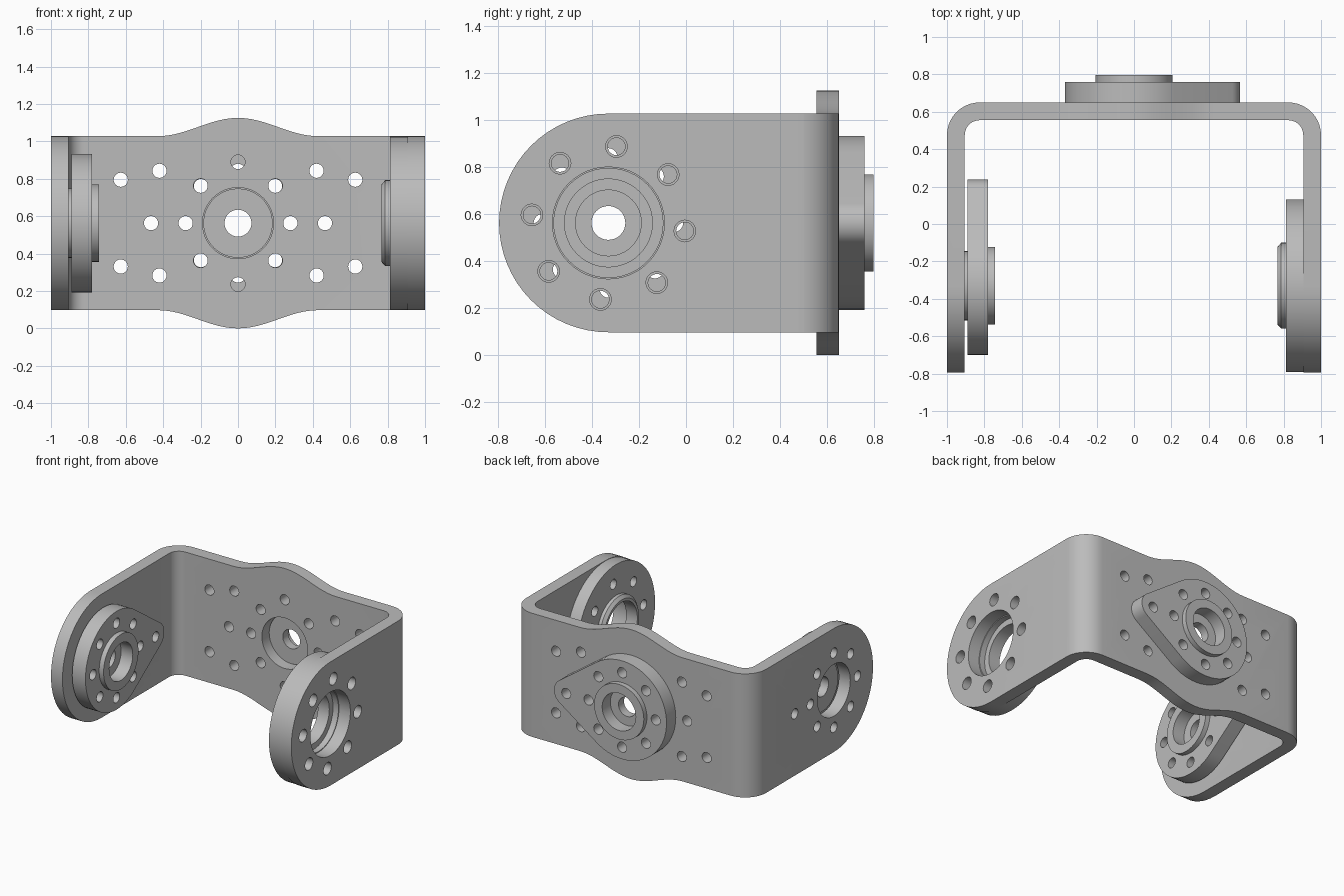
import bpy, bmesh, math
from mathutils import Matrix, Vector

if "Cube" in bpy.data.objects:
    bpy.data.objects.remove(bpy.data.objects["Cube"])

CZ = 0.5625          # height of every pivot axis
AY = -0.33           # pivot position along the arms

steel = bpy.data.materials.new("steel_grey")
steel.diffuse_color = (0.5, 0.5, 0.5, 1)
steel.use_nodes = True
steel.node_tree.nodes["Principled BSDF"].inputs["Base Color"].default_value = steel.diffuse_color


def frame(x, z, origin=(0, 0, 0)):
    """Matrix with the given local x and z directions."""
    x, z = Vector(x), Vector(z)
    m = Matrix((x, z.cross(x), z)).transposed().to_4x4()
    m.translation = Vector(origin)
    return m


SIDE = frame((0, 1, 0), (1, 0, 0))      # local (y, z) drawn, extruded along x
FRONT = frame((1, 0, 0), (0, -1, 0))    # local (x, z) drawn, extruded along -y
TOP = Matrix.Identity(4)


def arc(cx, cy, r, a0, a1, n):
    return [(cx + r * math.cos(math.radians(a0 + (a1 - a0) * i / n)),
             cy + r * math.sin(math.radians(a0 + (a1 - a0) * i / n))) for i in range(n + 1)]


def circle(cx, cy, r, n=24):
    return arc(cx, cy, r, 0, 360, n)[:-1]


def solid(name, prisms, m):
    """Object made of prisms (outline, low, high)."""
    bm = bmesh.new()
    for outline, lo, hi in prisms:
        base = bm.faces.new([bm.verts.new(m @ Vector((u, v, lo))) for u, v in outline])
        top = bmesh.ops.extrude_face_region(bm, geom=[base])["geom"]
        shift = m.to_3x3() @ Vector((0, 0, hi - lo))
        bmesh.ops.translate(bm, vec=shift, verts=[g for g in top if isinstance(g, bmesh.types.BMVert)])
    bmesh.ops.recalc_face_normals(bm, faces=bm.faces)
    me = bpy.data.meshes.new(name)
    bm.to_mesh(me)
    bm.free()
    ob = bpy.data.objects.new(name, me)
    bpy.context.collection.objects.link(ob)
    return ob


def combine(ob, op, tool):
    """Apply a boolean and remove the tool."""
    mod = ob.modifiers.new("cut", 'BOOLEAN')
    mod.operation, mod.object, mod.solver = op, tool, 'EXACT'
    dg = bpy.context.evaluated_depsgraph_get()
    me = bpy.data.meshes.new_from_object(ob.evaluated_get(dg))
    ob.modifiers.clear()
    ob.data = me
    bpy.data.objects.remove(tool)


def finish(ob):
    ob.data.materials.clear()
    ob.data.materials.append(steel)
    bpy.ops.object.select_all(action='DESELECT')
    ob.select_set(True)
    bpy.context.view_layer.objects.active = ob
    bpy.ops.object.shade_smooth_by_angle(angle=math.radians(30))


def ring(cx, cy, radius, r, start=0):
    """Eight holes on a bolt circle."""
    return [circle(cx + radius * math.cos(math.radians(start + 45 * i)),
                   cy + radius * math.sin(math.radians(start + 45 * i)), r) for i in range(8)]


# --- U bracket: bent strip seen from above ---
strip = ([(1, -0.795)] + arc(0.825, 0.475, 0.175, 0, 90, 10)
         + arc(-0.825, 0.475, 0.175, 90, 180, 10) + [(-1, -0.795), (-0.905, -0.795)]
         + arc(-0.825, 0.475, 0.08, 180, 90, 10) + arc(0.825, 0.475, 0.08, 90, 0, 10)
         + [(0.905, -0.795)])
bracket = solid("bracket", [(strip, -0.05, 1.2)], TOP)

# rounded arm ends
arm_side = arc(AY, CZ, 0.465, 90, 270, 32) + [(0.5, CZ - 0.465), (0.5, -0.1), (0.8, -0.1),
                                              (0.8, 1.25), (0.5, 1.25), (0.5, CZ + 0.465)]
combine(bracket, 'INTERSECT', solid("side_cutter", [(arm_side, -1.2, 1.2)], SIDE))

# bulged back plate edge
xs = [-0.43 + 0.86 * i / 24 for i in range(25)]
edge = [(x, 0.465 + 0.0975 * math.cos(math.pi * x / 0.86) ** 2) for x in xs]
edge = [(-1.2, 0.465)] + edge + [(1.2, 0.465)]
back_front = [(x, CZ + h) for x, h in edge] + [(x, CZ - h) for x, h in reversed(edge)]
combine(bracket, 'INTERSECT', solid("front_cutter", [(back_front, -1, 1)], FRONT))

# back plate holes
spots = [(0, 0.327), (0, -0.327)]
for s in (-1, 1):
    spots += [(0.28 * s, 0), (0.465 * s, 0)]
    for t in (-1, 1):
        spots += [(0.2 * s, 0.2 * t), (0.42 * s, 0.28 * t), (0.627 * s, 0.232 * t)]
holes = [circle(x, CZ + z, 0.038) for x, z in spots] + [circle(0, CZ, 0.19, 48)]
combine(bracket, 'DIFFERENCE', solid("back_holes", [(h, -0.8, -0.5) for h in holes], FRONT))

# arm holes
left = ring(AY, CZ, 0.28, 0.038) + [circle(AY + 0.465, CZ, 0.038), circle(AY, CZ, 0.195, 48)]
right = ring(AY, CZ, 0.327, 0.046, -6) + [circle(AY, CZ, 0.238, 48)]
combine(bracket, 'DIFFERENCE', solid("arm_holes", [(h, -1.1, -0.8) for h in left]
                                     + [(h, 0.8, 1.1) for h in right], SIDE))
finish(bracket)


# --- teardrop horns ---
def horn(name, m):
    a = math.degrees(math.acos((0.37 - 0.1) / 0.467))
    tear = arc(0, 0, 0.37, a, 360 - a, 48) + arc(0.467, 0, 0.1, -a, a, 12)
    ob = solid(name, [(tear, 0, 0.11)], m)
    combine(ob, 'UNION', solid("bosses", [(circle(0, 0, 0.185, 48), -0.015, 0.03)], m))
    combine(ob, 'UNION', solid("bosses", [(circle(0, 0, 0.207, 48), 0.08, 0.147)], m))
    combine(ob, 'DIFFERENCE', solid("bore", [(circle(0, 0, 0.14, 48), 0.05, 0.2)], m))
    bolts = ring(0, 0, 0.28, 0.038) + [circle(0.465, 0, 0.038), circle(0, 0, 0.072, 32)]
    combine(ob, 'DIFFERENCE', solid("bolt_holes", [(b, -0.1, 0.2) for b in bolts], m))
    finish(ob)


horn("back_horn", frame((1, 0, 0), (0, 1, 0), (0, 0.65, CZ)))
horn("left_horn", frame((0, 1, 0), (1, 0, 0), (-0.89, AY, CZ)))

# --- bearing disc on the right arm ---
disc = solid("bearing_disc", [(circle(AY, CZ, 0.462, 64), 0.812, 0.905)], SIDE)
boss = solid("boss", [(circle(AY, CZ, 0.23, 48), 0.767, 0.86)], SIDE)
for v in boss.data.vertices:            # chamfered rim
    if v.co.x < 0.8:
        v.co.y = AY + (v.co.y - AY) * 0.9
        v.co.z = CZ + (v.co.z - CZ) * 0.9
collar = solid("collar", [(circle(AY, CZ, 0.23, 48), 0.787, 0.86)], SIDE)
rim = boss.data.vertices
for v in rim:                           # chamfer ends where the straight collar begins
    if v.co.x > 0.8:
        v.co.x = 0.787
combine(disc, 'UNION', collar)
combine(disc, 'UNION', boss)
combine(disc, 'DIFFERENCE', solid("bore", [(circle(AY, CZ, 0.187, 48), 0.7, 1)], SIDE))
combine(disc, 'DIFFERENCE', solid("recess", [(circle(AY, CZ, 0.232, 48), 0.86, 1)], SIDE))
combine(disc, 'DIFFERENCE', solid("bolt_holes", [(h, 0.7, 1) for h in ring(AY, CZ, 0.327, 0.037, -6)], SIDE))
finish(disc)
